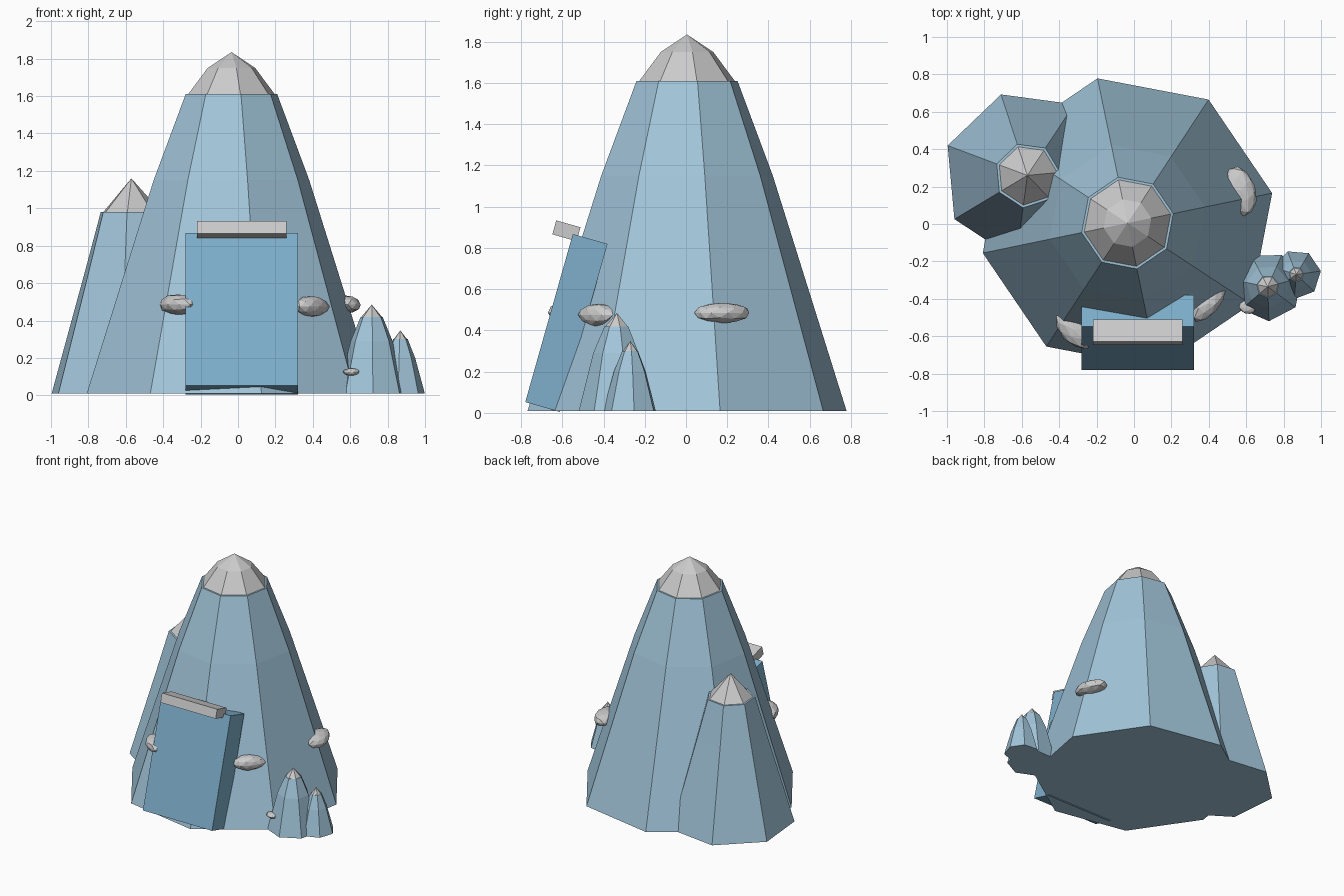
import bpy, bmesh, random
from math import radians, cos, sin, tau

if "Cube" in bpy.data.objects:
    bpy.data.objects.remove(bpy.data.objects["Cube"])

random.seed(4)


def material(name, color):
    m = bpy.data.materials.new(name)
    m.diffuse_color = (*color, 1)
    m.use_nodes = True
    m.node_tree.nodes["Principled BSDF"].inputs["Base Color"].default_value = m.diffuse_color
    return m


ICE = material("pale_blue", (0.36, 0.56, 0.70))
PANEL = material("mid_blue", (0.21, 0.43, 0.60))


def finish(bm, name, mat=None):
    bmesh.ops.recalc_face_normals(bm, faces=bm.faces)
    mesh = bpy.data.meshes.new(name)
    bm.to_mesh(mesh)
    bm.free()
    ob = bpy.data.objects.new(name, mesh)
    bpy.context.collection.objects.link(ob)
    if mat:
        mesh.materials.append(mat)
    return ob


def faceted(name, center, sides, start, profile, mat=None):
    """Stack polygon rings (radius, z); radius 0 is an apex."""
    bm = bmesh.new()
    rings = []
    for r, z in profile:
        n = sides if r else 1
        rings.append([bm.verts.new((center[0] + r * cos(radians(start) + tau * i / sides),
                                    center[1] + r * sin(radians(start) + tau * i / sides), z))
                      for i in range(n)])
    for a, b in zip(rings, rings[1:]):
        for i in range(sides):
            j = (i + 1) % sides
            if len(b) == 1:
                bm.faces.new((a[i], a[j], b[0]))
            else:
                bm.faces.new((a[i], a[j], b[j], b[i]))
    bm.faces.new(rings[0][::-1])
    if len(rings[-1]) > 1:
        bm.faces.new(rings[-1])
    return finish(bm, name, mat)


def slab(name, loc, size, tilt, mat=None):
    bm = bmesh.new()
    bmesh.ops.create_cube(bm, size=1)
    bmesh.ops.scale(bm, vec=size, verts=bm.verts)
    ob = finish(bm, name, mat)
    ob.location = loc
    ob.rotation_euler.x = radians(tilt)
    return ob


def rock(name, loc, size, turn):
    bm = bmesh.new()
    bmesh.ops.create_icosphere(bm, subdivisions=2, radius=1)
    for v in bm.verts:
        v.co *= random.uniform(0.94, 1.04)
    bmesh.ops.scale(bm, vec=size, verts=bm.verts)
    ob = finish(bm, name)
    ob.location = loc
    ob.rotation_euler.z = radians(turn)


# Mountains with grey caps: name, centre, sides, start angle, body, cap
peaks = [
    ("main_peak", (-0.035, 0.005), 8, 11.7,
     [(0.79, 0.01), (0.425, 1.15), (0.25, 1.61)],
     [(0.24, 1.605), (0.13, 1.75), (0, 1.835)]),
    ("side_peak", (-0.57, 0.26), 7, 5.2,
     [(0.455, 0.01), (0.26, 0.68), (0.175, 0.98)],
     [(0.165, 0.975), (0, 1.16)]),
    ("small_peak", (0.715, -0.335), 7, 14.8,
     [(0.185, 0.01), (0.115, 0.29), (0.06, 0.42)],
     [(0.058, 0.418), (0, 0.485)]),
    ("tiny_peak", (0.868, -0.27), 7, 8,
     [(0.132, 0.01), (0.08, 0.2), (0.04, 0.3)],
     [(0.038, 0.298), (0, 0.348)]),
]
for name, c, sides, start, body, cap in peaks:
    faceted(name, c, sides, start, body, ICE)
    faceted(name + "_cap", c, sides, start, cap)

# Leaning front panel and the ledge over it
slab("front_panel", (0.02, -0.58, 0.436), (0.60, 0.175, 0.847), -15.8, PANEL)
slab("panel_ledge", (0.02, -0.58, 0.883), (0.48, 0.122, 0.07), -15.8)

# Flattened rocks embedded in the slopes
rock("rock_left", (-0.32, -0.565, 0.485), (0.125, 0.072, 0.056), -48)
rock("rock_front", (0.395, -0.425, 0.475), (0.12, 0.062, 0.056), 47)
rock("rock_right", (0.57, 0.18, 0.485), (0.14, 0.08, 0.052), 108)
rock("rock_small", (0.605, -0.445, 0.125), (0.045, 0.035, 0.02), -20)
